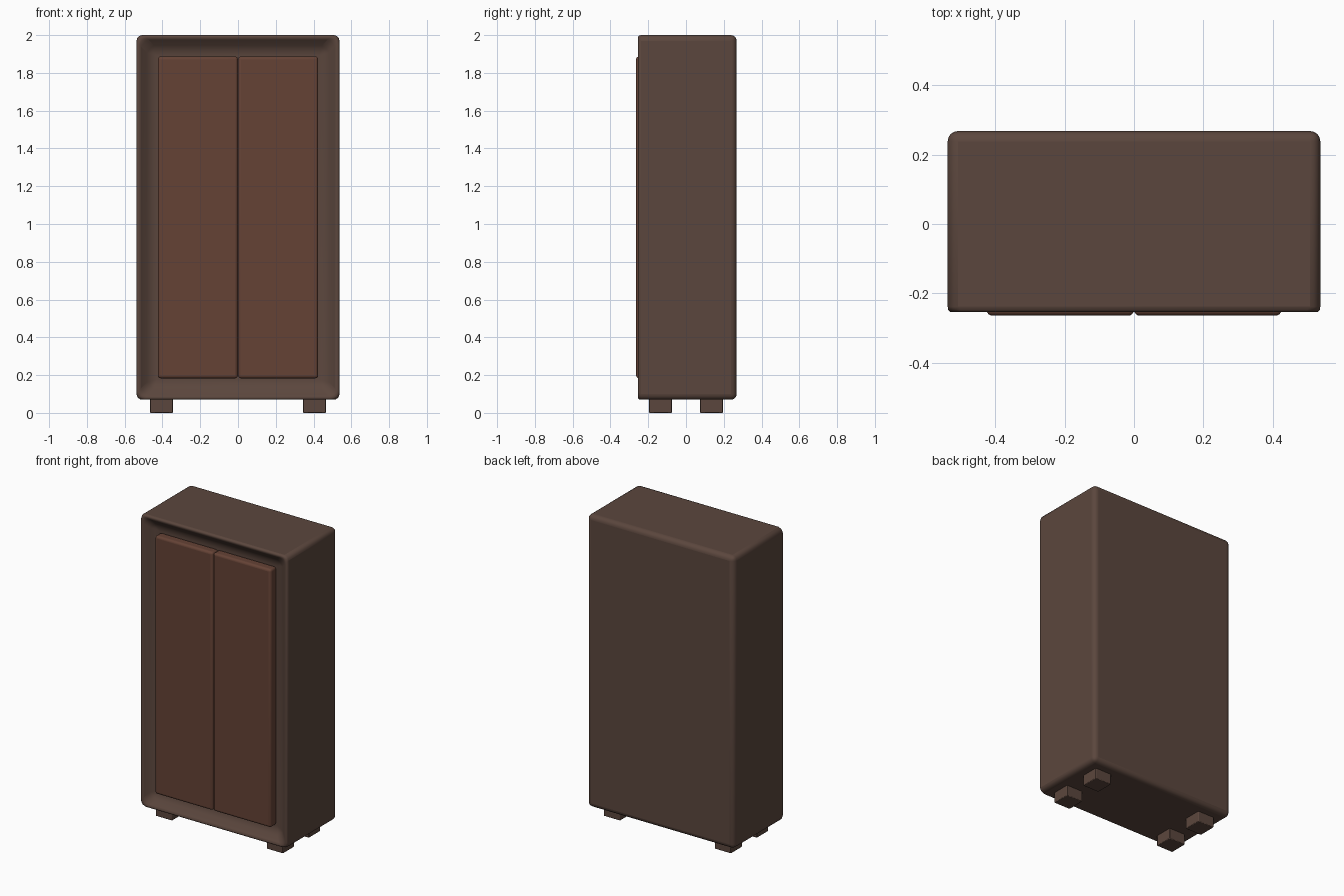
import bpy, bmesh

if "Cube" in bpy.data.objects:
    bpy.data.objects.remove(bpy.data.objects["Cube"])


def material(name, rgb):
    m = bpy.data.materials.new(name)
    m.diffuse_color = (*rgb, 1)
    m.use_nodes = True
    m.node_tree.nodes["Principled BSDF"].inputs["Base Color"].default_value = m.diffuse_color
    return m


frame_mat = material("dark_wood", (0.105, 0.062, 0.047))
door_mat = material("red_wood", (0.13, 0.055, 0.036))


def box(name, lo, hi, mat, bevel, segments, edit=None):
    """Box between two corners, with rounded edges."""
    bm = bmesh.new()
    bmesh.ops.create_cube(bm, size=1)
    for v in bm.verts:
        v.co = [(a + b) / 2 + c * (b - a) for a, b, c in zip(lo, hi, v.co)]
    if edit:
        edit(bm)
    mesh = bpy.data.meshes.new(name)
    bm.to_mesh(mesh)
    bm.free()
    mesh.materials.append(mat)
    ob = bpy.data.objects.new(name, mesh)
    bpy.context.collection.objects.link(ob)
    mod = ob.modifiers.new("rounded_edges", 'BEVEL')
    mod.width = bevel
    mod.segments = segments
    mod.limit_method = 'ANGLE'
    bpy.ops.object.select_all(action='DESELECT')
    ob.select_set(True)
    bpy.context.view_layer.objects.active = ob
    bpy.ops.object.shade_smooth_by_angle(angle=0.7)
    return ob


def door_recess(bm):
    """Sink a framed panel into the front face."""
    bm.normal_update()
    front = min(bm.faces, key=lambda f: f.calc_center_median().y)
    bmesh.ops.inset_region(bm, faces=[front], thickness=0.11)
    bmesh.ops.translate(bm, verts=front.verts, vec=(0, 0.065, 0))


# Cabinet body with rounded outer edges and rounded opening
box("cabinet_body", (-0.537, -0.268, 0.07), (0.537, 0.268, 2.0),
    frame_mat, 0.03, 4, door_recess)

# Pair of doors filling the opening
for side, x0, x1 in (("left", -0.424, -0.001), ("right", 0.001, 0.424)):
    box(side + "_door", (x0, -0.264, 0.183), (x1, -0.20, 1.887),
        door_mat, 0.015, 4)

# Four short feet
for sx, side in ((-1, "left"), (1, "right")):
    for sy, end in ((-1, "front"), (1, "back")):
        x, y = sx * 0.405, sy * 0.135
        box(f"{end}_{side}_foot", (x - 0.06, y - 0.06, 0),
            (x + 0.06, y + 0.06, 0.09), frame_mat, 0.004, 2)
